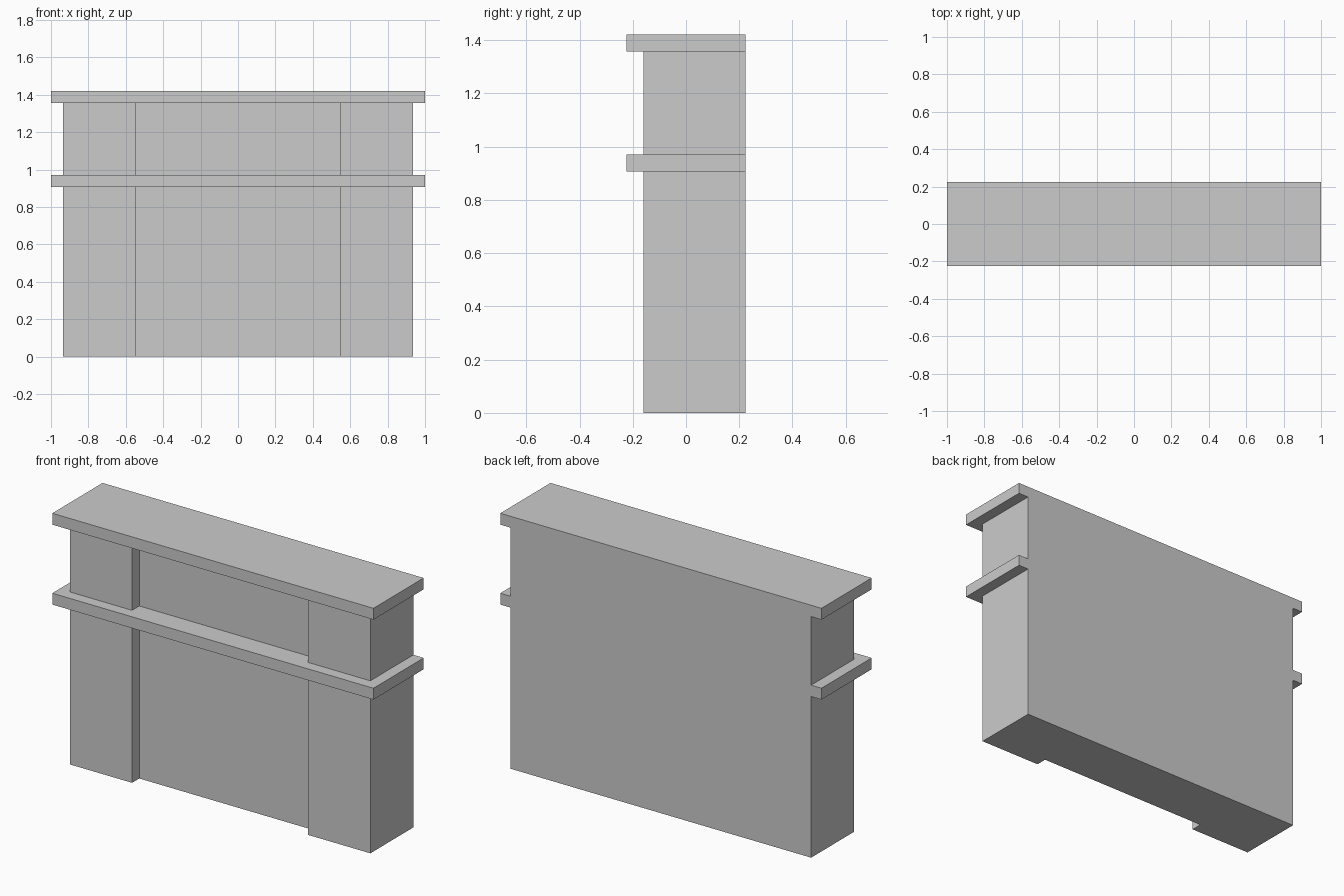
import bpy, bmesh

if "Cube" in bpy.data.objects:
    bpy.data.objects.remove(bpy.data.objects["Cube"])

HALF_W, HALF_D = 1.0, 0.2235     # shelf half width and half depth
STEP = 0.064                     # shelf thickness, overhang and recess depth
LOW_Z, TOP_Z = 0.907, 1.357      # undersides of the two shelves


def extrude_footprint(name, points, z0, z1):
    """Solid prism from a counter-clockwise xy outline."""
    bm = bmesh.new()
    face = bm.faces.new([bm.verts.new((x, y, z0)) for x, y in points])
    ext = bmesh.ops.extrude_face_region(bm, geom=[face], use_keep_orig=True)
    top = [v for v in ext["geom"] if isinstance(v, bmesh.types.BMVert)]
    bmesh.ops.translate(bm, verts=top, vec=(0, 0, z1 - z0))
    bmesh.ops.recalc_face_normals(bm, faces=bm.faces)
    mesh = bpy.data.meshes.new(name)
    bm.to_mesh(mesh)
    bm.free()
    obj = bpy.data.objects.new(name, mesh)
    bpy.context.collection.objects.link(obj)
    return obj


# Body: two side pilasters with a recessed panel between them
body_x, front = HALF_W - STEP, -HALF_D + STEP
panel, inner = front + STEP, 0.548
right_half = [(inner, panel), (inner, front), (body_x, front), (body_x, HALF_D)]
outline = right_half + [(-x, y) for x, y in reversed(right_half)]
body = extrude_footprint("fireplace_surround", outline, 0, TOP_Z + STEP / 2)

# Mantel and top shelves, flush at the back, joined into the body
shelf_outline = [(-HALF_W, -HALF_D), (HALF_W, -HALF_D), (HALF_W, HALF_D), (-HALF_W, HALF_D)]
shelves = [extrude_footprint(n, shelf_outline, z, z + STEP)
           for n, z in (("mantel_shelf", LOW_Z), ("top_shelf", TOP_Z))]
bpy.context.view_layer.objects.active = body
for shelf in shelves:
    mod = body.modifiers.new(shelf.name, 'BOOLEAN')
    mod.operation, mod.solver, mod.object = 'UNION', 'EXACT', shelf
    bpy.ops.object.modifier_apply(modifier=mod.name)
    bpy.data.objects.remove(shelf)

# Clean flat faces on the back
bm = bmesh.new()
bm.from_mesh(body.data)
bmesh.ops.remove_doubles(bm, verts=bm.verts, dist=1e-5)
bmesh.ops.dissolve_limit(bm, angle_limit=0.01, verts=bm.verts, edges=bm.edges)
bm.to_mesh(body.data)
bm.free()
